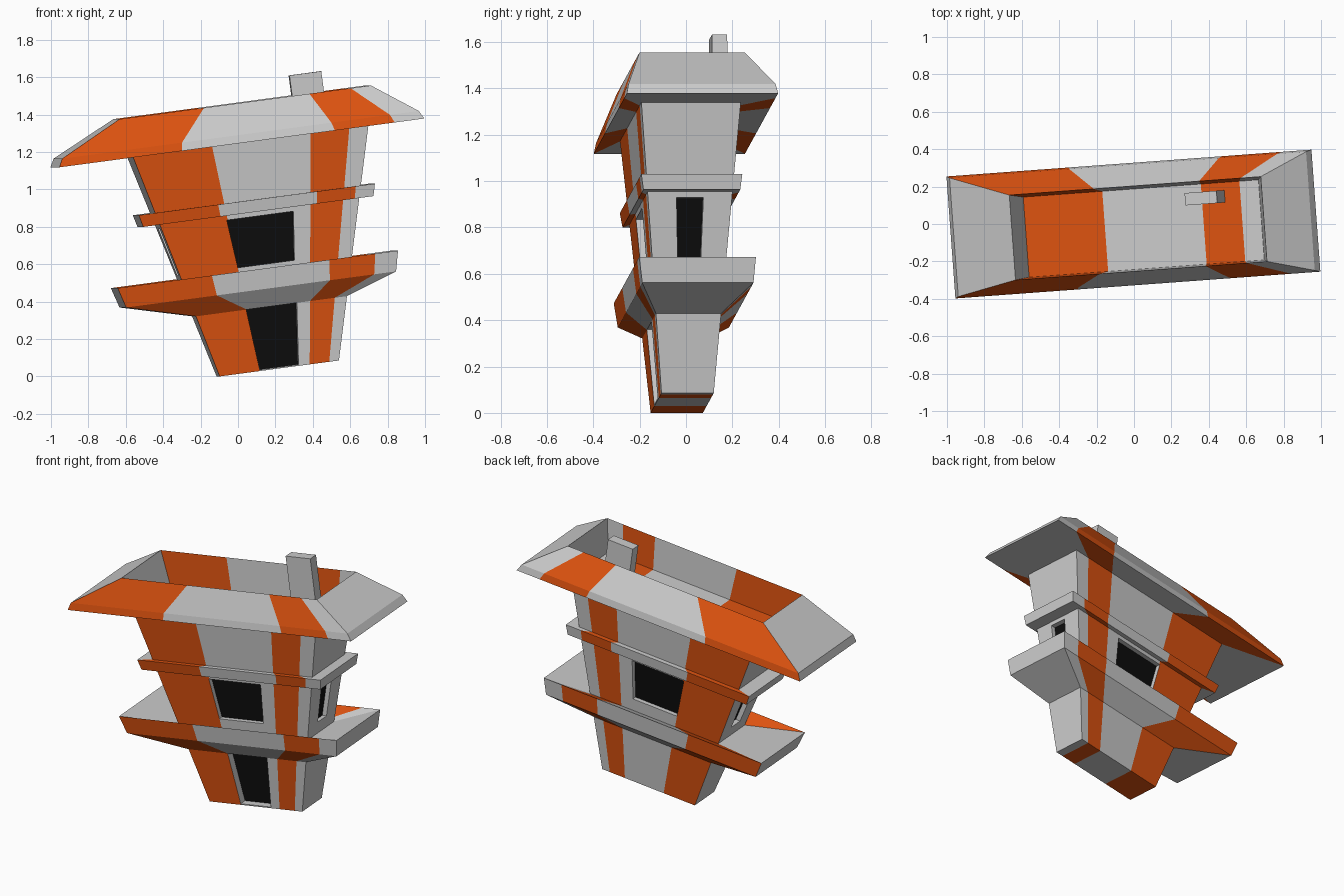
import bpy, bmesh, math
from mathutils import Matrix, Vector

if "Cube" in bpy.data.objects:
    bpy.data.objects.remove(bpy.data.objects["Cube"])

# The whole tower is modelled upright, then leaned and turned by this matrix
LEAN = Matrix.Rotation(math.radians(4.2), 4, 'Z') @ Matrix.Rotation(math.radians(-7.6), 4, 'Y')


def material(name, rgb):
    m = bpy.data.materials.new(name)
    m.diffuse_color = (*rgb, 1)
    m.use_nodes = True
    m.node_tree.nodes["Principled BSDF"].inputs["Base Color"].default_value = m.diffuse_color
    return m


MATS = [material("plain_grey", (0.52, 0.52, 0.52)),
        material("orange_stripe", (0.72, 0.085, 0.005)),
        material("dark_opening", (0.004, 0.004, 0.004))]
STRIPES = (0, 0.336, 0.755, 0.919, 1)      # stripe borders along the long sides
SIDE_MATS = (1, 0, 1, 0, 0, 0, 1, 0, 1, 0)  # front, right, back, left


def finish(name, bm):
    me = bpy.data.meshes.new(name)
    bm.to_mesh(me)
    bm.free()
    for m in MATS:
        me.materials.append(m)
    ob = bpy.data.objects.new(name, me)
    bpy.context.collection.objects.link(ob)
    ob.matrix_world = LEAN
    return ob


def striped_loft(name, rings, caps=False):
    """Rings are (height, x0, x1, y0, y1); long sides are split into stripes."""
    bm = bmesh.new()
    loops = []
    for w, x0, x1, y0, y1 in rings:
        xs = [x0 + (x1 - x0) * t for t in STRIPES]
        loops.append([bm.verts.new((x, y0, w)) for x in xs] +
                     [bm.verts.new((x, y1, w)) for x in reversed(xs)])
    for a, b in zip(loops, loops[1:]):
        for i in range(10):
            j = (i + 1) % 10
            bm.faces.new((a[i], a[j], b[j], b[i])).material_index = SIDE_MATS[i]
    if caps:
        for loop, flip in ((loops[0], True), (loops[-1], False)):
            for i in range(4):
                q = [loop[i], loop[i + 1], loop[8 - i], loop[9 - i]]
                bm.faces.new(q[::-1] if flip else q).material_index = SIDE_MATS[i]
    return finish(name, bm)


BASE = (0.0145, -0.108, 0.537, -0.145, 0.081)
TOP = (1.238, -0.42, 0.852, -0.243, 0.187)


def wall(w):
    """Outline of the flared tower wall at a height."""
    t = (w - BASE[0]) / (TOP[0] - BASE[0])
    return (w, *(a + (b - a) * t for a, b in zip(BASE[1:], TOP[1:])))


# Flared tower body
body = striped_loft("tower_walls", [BASE, TOP], caps=True)

# Recessed door and windows, cut into the sloping walls
cut = bmesh.new()


def opening(side, w0, w1, half0, half1, depth):
    layers = []
    for s in (-0.05, depth):
        pts = []
        for w, h, signs in ((w0, half0, (-1, 1)), (w1, half1, (1, -1))):
            _, x0, x1, y0, y1 = wall(w)
            for k in signs:
                if side in ("front", "back"):
                    pts.append(((x0 + x1) / 2 + k * h, y0 + s if side == "front" else y1 - s, w))
                else:
                    pts.append((x0 + s if side == "left" else x1 - s, (y0 + y1) / 2 + k * h, w))
        layers.append([cut.verts.new(p) for p in pts])
    o, n = layers
    cut.faces.new(o)
    cut.faces.new(n[::-1]).material_index = 2
    for i in range(4):
        j = (i + 1) % 4
        cut.faces.new((o[j], o[i], n[i], n[j]))


for side in ("front", "back"):
    opening(side, 0.578, 0.838, 0.153, 0.18, 0.03)
for side in ("left", "right"):
    opening(side, 0.578, 0.838, 0.05, 0.058, 0.03)
opening("front", 0.022, 0.352, 0.105, 0.137, 0.05)
bmesh.ops.recalc_face_normals(cut, faces=cut.faces)
cutter = finish("opening_cutter", cut)
cutter.hide_render = True
mod = body.modifiers.new("openings", 'BOOLEAN')
mod.operation = 'DIFFERENCE'
mod.solver = 'EXACT'
mod.object = cutter
bpy.context.view_layer.objects.active = body
bpy.ops.object.modifier_apply(modifier=mod.name)
bpy.data.objects.remove(cutter)

# Balcony: sloped underside, leaning rim, floor falling back to the wall
striped_loft("balcony", [wall(0.35),
                         (0.447, -0.564, 0.896, -0.25, 0.231),
                         (0.556, -0.596, 0.92, -0.264, 0.241),
                         wall(0.50)])

# Belt course above the windows
striped_loft("belt_course", [wall(0.862),
                             (0.862, -0.415, 0.83, -0.236, 0.183),
                             (0.927, -0.431, 0.846, -0.246, 0.191),
                             wall(0.927)])

# Hollow roof: flat soffit, thin lip, slope up to a sharp rim, inner wall
striped_loft("roof", [TOP,
                      (1.238, -0.825, 1.149, -0.327, 0.327),
                      (1.282, -0.803, 1.125, -0.318, 0.318),
                      (1.45, -0.466, 0.894, -0.252, 0.203),
                      TOP])

# Chimney standing on the roof floor
bm = bmesh.new()
bmesh.ops.create_cube(bm, size=1, matrix=Matrix.Translation((0.578, 0.112, 1.398)) @
                      Matrix.Diagonal(Vector((0.172, 0.066, 0.32, 1))))
finish("chimney", bm)
